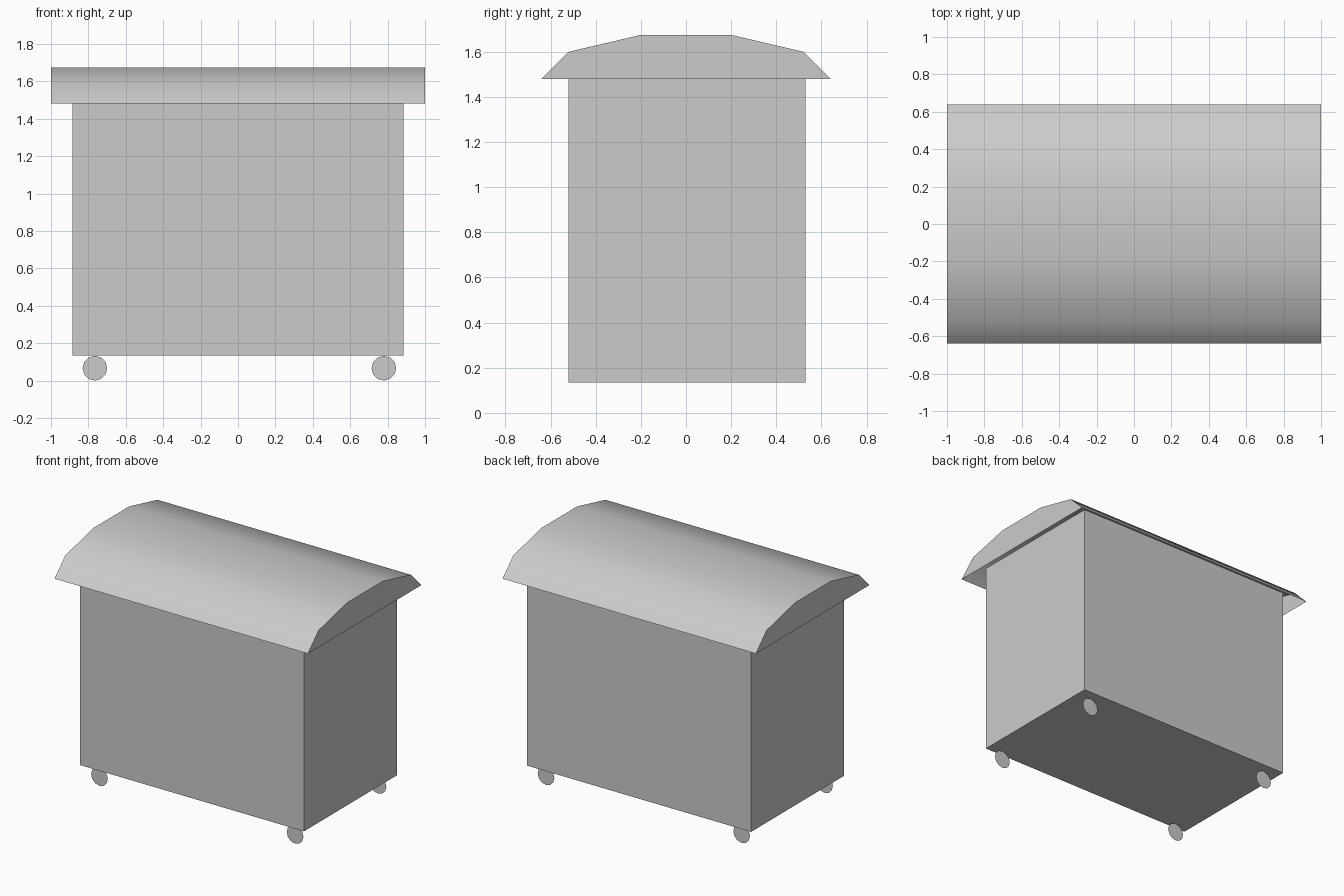
import bpy
import math

cube = bpy.data.objects.get("Cube")
if cube:
    bpy.data.objects.remove(cube, do_unlink=True)

# One plain grey for every part
grey = bpy.data.materials.new("light_grey")
grey.use_nodes = True
colour = (0.60, 0.60, 0.60, 1.0)
grey.diffuse_color = colour
grey.node_tree.nodes["Principled BSDF"].inputs["Base Color"].default_value = colour


def add_mesh(name, verts, faces):
    mesh = bpy.data.meshes.new(name)
    mesh.from_pydata(verts, [], faces)
    mesh.materials.append(grey)
    obj = bpy.data.objects.new(name, mesh)
    bpy.context.collection.objects.link(obj)
    return obj


# Box body, reaching up a little way into the hollow roof
floor_z, top_z = 0.135, 1.555
bpy.ops.mesh.primitive_cube_add(size=1, location=(0, 0.005, (floor_z + top_z) / 2))
body = bpy.context.object
body.name = "body"
body.scale = (1.77, 1.05, top_z - floor_z)
bpy.ops.object.transform_apply(location=False, rotation=False, scale=True)
body.data.materials.append(grey)

# Curved roof shell: arched sheet with two end caps, open underneath
half = [(0.64, 1.48), (0.52, 1.60), (0.20, 1.675)]
profile = [(-y, z) for y, z in half] + half[::-1]
n = len(profile)
verts = [(x, y, z) for x in (-1, 1) for y, z in profile]
faces = [(i, i + n, i + n + 1, i + 1) for i in range(n - 1)]
faces += [tuple(range(n)), tuple(reversed(range(n, 2 * n)))]
roof = add_mesh("roof", verts, faces)
bpy.ops.object.select_all(action="DESELECT")
roof.select_set(True)
bpy.context.view_layer.objects.active = roof
bpy.ops.object.shade_smooth_by_angle(angle=math.radians(60))

# Four flat disc wheels under the corners
radius, sides = 0.066, 12
for end, y in (("front", -0.47), ("back", 0.465)):
    for side, x in (("right", -0.765), ("left", 0.78)):
        rim = []
        for i in range(sides):
            a = math.tau * i / sides
            rim.append((x + radius * math.cos(a), y, radius + radius * math.sin(a)))
        order = tuple(range(sides))
        add_mesh(f"{end}_{side}_wheel", rim, [order if end == "front" else order[::-1]])
